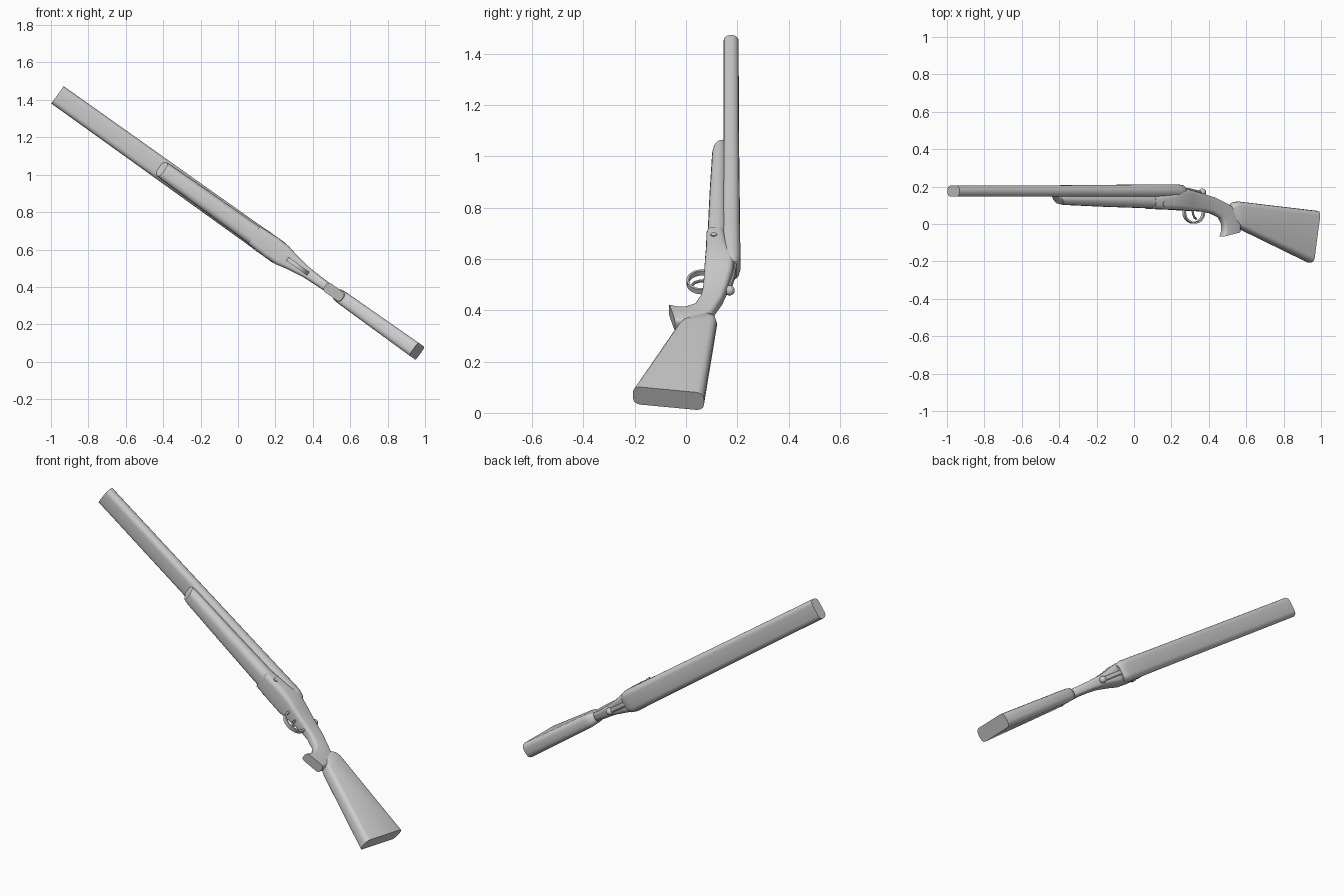
import bpy, bmesh, math
from mathutils import Vector

if "Cube" in bpy.data.objects:
    bpy.data.objects.remove(bpy.data.objects["Cube"])

A = math.radians(35.5)
U = Vector((math.cos(A), 0, -math.sin(A)))   # muzzle to butt
W = Vector((math.sin(A), 0, math.cos(A)))    # across the gun
O = Vector((-0.965, 0, 1.427))


def P(u, y, w=0):
    return O + U * u + W * w + Vector((0, y, 0))


def finish(name, bm, angle=35):
    bmesh.ops.recalc_face_normals(bm, faces=bm.faces)
    me = bpy.data.meshes.new(name)
    bm.to_mesh(me)
    bm.free()
    ob = bpy.data.objects.new(name, me)
    bpy.context.collection.objects.link(ob)
    bpy.ops.object.select_all(action='DESELECT')
    bpy.context.view_layer.objects.active = ob
    ob.select_set(True)
    bpy.ops.object.shade_smooth_by_angle(angle=math.radians(angle))
    return ob


def skin(name, rings, caps=True, closed=False, angle=35):
    bm = bmesh.new()
    vs = [[bm.verts.new(p) for p in r] for r in rings]
    pairs = list(zip(vs, vs[1:])) + ([(vs[-1], vs[0])] if closed else [])
    for a, b in pairs:
        for i in range(len(a)):
            j = (i + 1) % len(a)
            bm.faces.new((a[i], a[j], b[j], b[i]))
    if caps and not closed:
        bm.faces.new(vs[0])
        bm.faces.new(vs[-1])
    return finish(name, bm, angle)


def loft(name, secs, seg=4, angle=35):
    """Sections: top u, top y, bottom u, bottom y, half width, corner radius."""
    rings = []
    for ut, yt, ub, yb, hw, r in secs:
        top, bot = Vector((ut, yt)), Vector((ub, yb))
        hh, mid = (top - bot).length / 2, (top + bot) / 2
        d = (top - bot).normalized()
        r = min(r, hw * 0.98, hh * 0.98)
        ring = []
        for k, (sx, sy) in enumerate(((1, 1), (-1, 1), (-1, -1), (1, -1))):
            for i in range(seg + 1):
                t = math.pi / 2 * (k + i / seg)
                c = mid + d * (sy * (hh - r) + r * math.sin(t))
                ring.append(P(c.x, c.y, sx * (hw - r) + r * math.cos(t)))
        rings.append(ring)
    return skin(name, rings, angle=angle)


def rod(name, path, hw, hh, seg=10):
    """Oval rod along a profile path."""
    rings = []
    for i, (u, y) in enumerate(path):
        a, b = Vector(path[max(i - 1, 0)]), Vector(path[min(i + 1, len(path) - 1)])
        t = (b - a).normalized()
        ring = []
        for k in range(seg):
            q = 2 * math.pi * k / seg
            s = hh * math.sin(q)
            ring.append(P(u - t.y * s, y + t.x * s, hw * math.cos(q)))
        rings.append(ring)
    return skin(name, rings)


# twin barrel block with rounded breech
loft("barrels", [
    (0, .205, 0, .147, .057, .026),
    (.70, .207, .70, .147, .059, .027),
    (1.25, .211, 1.25, .143, .061, .03),
    (1.45, .212, 1.45, .14, .063, .032),
    (1.485, .207, 1.485, .145, .057, .03),
    (1.50, .197, 1.50, .155, .046, .02)])

# forend under the barrels
loft("forend", [
    (.665, .15, .69, .122, .034, .02),
    (.672, .155, .70, .108, .043, .03),
    (.70, .16, .73, .102, .046, .034),
    (1.0, .16, 1.0, .092, .05, .034),
    (1.36, .16, 1.36, .082, .055, .034)])

# receiver flowing into the wrist and pistol grip
loft("receiver_and_grip", [
    (1.29, .15, 1.29, .08, .057, .025),
    (1.40, .165, 1.40, .078, .062, .025),
    (1.475, .19, 1.475, .074, .06, .025),
    (1.54, .182, 1.54, .071, .045, .02),
    (1.63, .162, 1.63, .067, .031, .018),
    (1.71, .142, 1.685, .058, .027, .018),
    (1.785, .112, 1.745, .034, .025, .018),
    (1.84, .085, 1.768, -.005, .025, .018),
    (1.88, .03, 1.768, -.038, .026, .018),
    (1.872, -.043, 1.758, -.067, .028, .018)], angle=40)

# shoulder stock flaring to the butt
loft("stock", [
    (1.815, .095, 1.845, .01, .025, .018),
    (1.835, .114, 1.872, -.018, .034, .024),
    (1.865, .12, 1.90, -.033, .037, .026),
    (2.383, .07, 2.338, -.207, .042, .028)], seg=3)

# trigger guard loop
guard = []
for k in range(28):
    t = 2 * math.pi * k / 28
    c, s = math.cos(t), math.sin(t)
    guard.append([P(1.578 + c * r, .062 + s * r * .88, w)
                  for r, w in ((.068, .011), (.068, -.011), (.058, -.011), (.058, .011))])
skin("trigger_guard", guard, closed=True)

# trigger
rod("trigger", [(1.57, .08), (1.572, .055), (1.582, .035), (1.595, .026)], .006, .006)

# opening lever with thumb knob
rod("top_lever", [(1.49, .188), (1.54, .184), (1.60, .172), (1.632, .168)], .013, .009)
bm = bmesh.new()
bmesh.ops.create_uvsphere(bm, u_segments=14, v_segments=8, radius=.02)
bmesh.ops.translate(bm, verts=bm.verts, vec=P(1.635, .17))
finish("lever_knob", bm, 60)

# hinge pin across the receiver
skin("hinge_pin", [[P(1.345 + .012 * math.cos(k * math.pi / 6), .108 + .012 * math.sin(k * math.pi / 6), w)
                    for k in range(12)] for w in (-.064, .064)])
